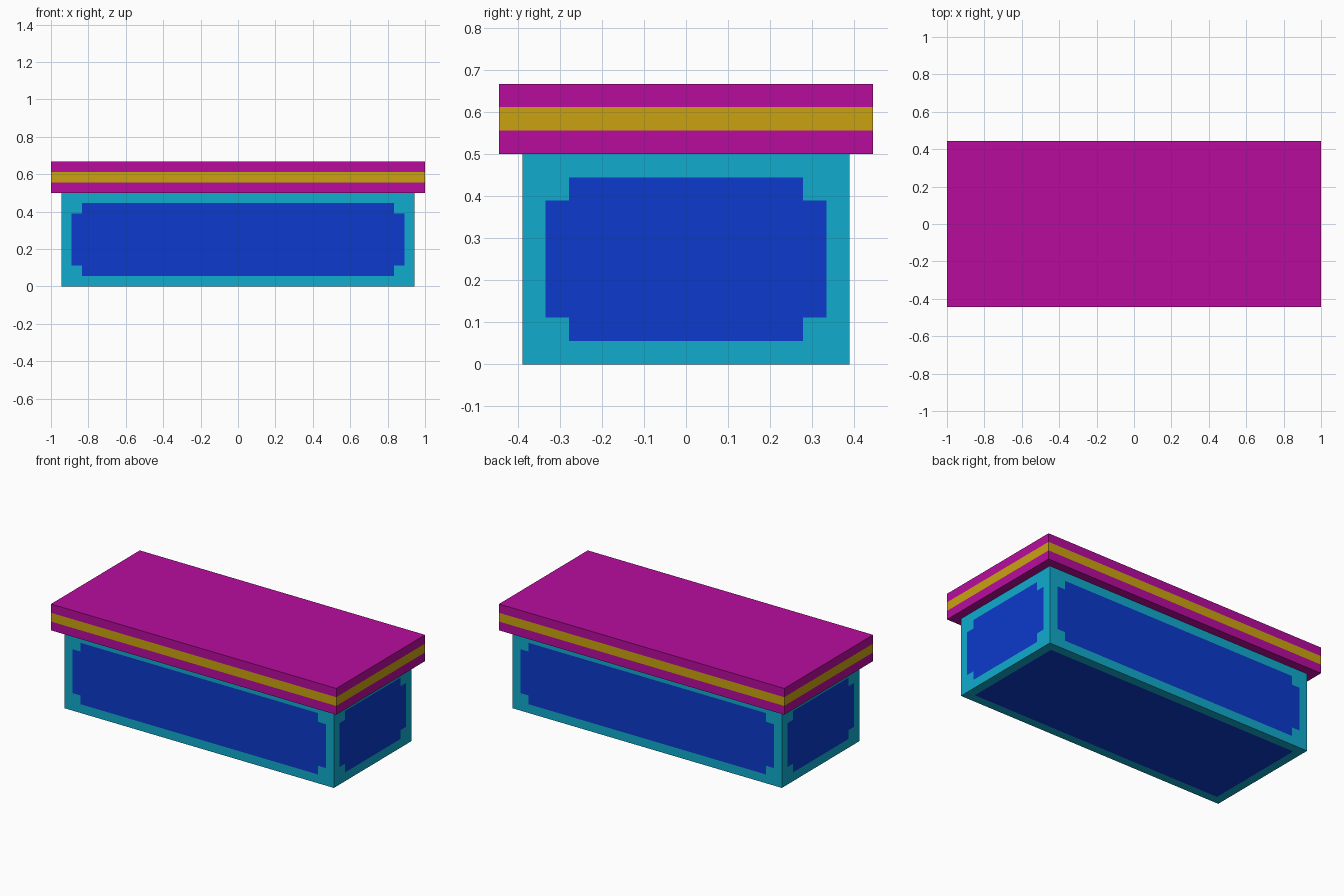
import bpy, bmesh

if "Cube" in bpy.data.objects:
    bpy.data.objects.remove(bpy.data.objects["Cube"])

U = 1 / 18  # the model sits on a grid of eighteenths


def material(name, rgb):
    m = bpy.data.materials.new(name)
    lin = [((c / 255 + 0.055) / 1.055) ** 2.4 if c > 10 else c / 255 / 12.92 for c in rgb]
    m.diffuse_color = (*lin, 1)
    m.use_nodes = True
    m.node_tree.nodes["Principled BSDF"].inputs["Base Color"].default_value = m.diffuse_color
    return m


magenta = material("magenta", (184, 12, 157))
gold = material("gold", (202, 162, 16))
cyan = material("cyan", (16, 171, 205))
blue = material("blue", (12, 58, 204))


def box(name, half, z0, z1, cuts, mats, rule):
    """Box with face loops cut at (axis, position), coloured by a rule on face centre and normal."""
    bm = bmesh.new()
    bmesh.ops.create_cube(bm, size=1)
    for v in bm.verts:
        v.co.x *= 2 * half[0]
        v.co.y *= 2 * half[1]
        v.co.z = z0 if v.co.z < 0 else z1
    for axis, pos in cuts:
        normal = [float(i == axis) for i in range(3)]
        bmesh.ops.bisect_plane(bm, geom=bm.verts[:] + bm.edges[:] + bm.faces[:],
                               plane_co=[pos * n for n in normal], plane_no=normal)
    bm.normal_update()
    for f in bm.faces:
        f.material_index = rule(f.calc_center_median(), f.normal)
    me = bpy.data.meshes.new(name)
    bm.to_mesh(me)
    bm.free()
    for m in mats:
        me.materials.append(m)
    ob = bpy.data.objects.new(name, me)
    bpy.context.collection.objects.link(ob)
    return ob


# Chest body: cyan frame, blue panels with stepped corners on the four sides, plain panel below
HX, HY, H = 17 * U, 7 * U, 9 * U


def panel(c, n):
    dx, dy = HX - abs(c.x), HY - abs(c.y)
    dz = min(c.z, H - c.z)
    if n.z > 0.5:
        return 0
    if n.z < -0.5:
        return int(min(dx, dy) > U)
    d = dx if abs(n.y) > 0.5 else dy
    inside = min(d, dz) > U
    corner = max(d, dz) < 2 * U
    return int(inside and not corner)


cuts = []
for k in (1, 2):
    for s in (-1, 1):
        cuts += [(0, s * (HX - k * U)), (1, s * (HY - k * U))]
    cuts += [(2, k * U), (2, H - k * U)]
box("chest_body", (HX, HY), 0, H, cuts, [cyan, blue], panel)

# Lid: magenta slab with a gold band round the middle
box("lid", (18 * U, 8 * U), H, 12 * U, [(2, 10 * U), (2, 11 * U)], [magenta, gold],
    lambda c, n: int(abs(n.z) < 0.5 and 10 * U < c.z < 11 * U))
